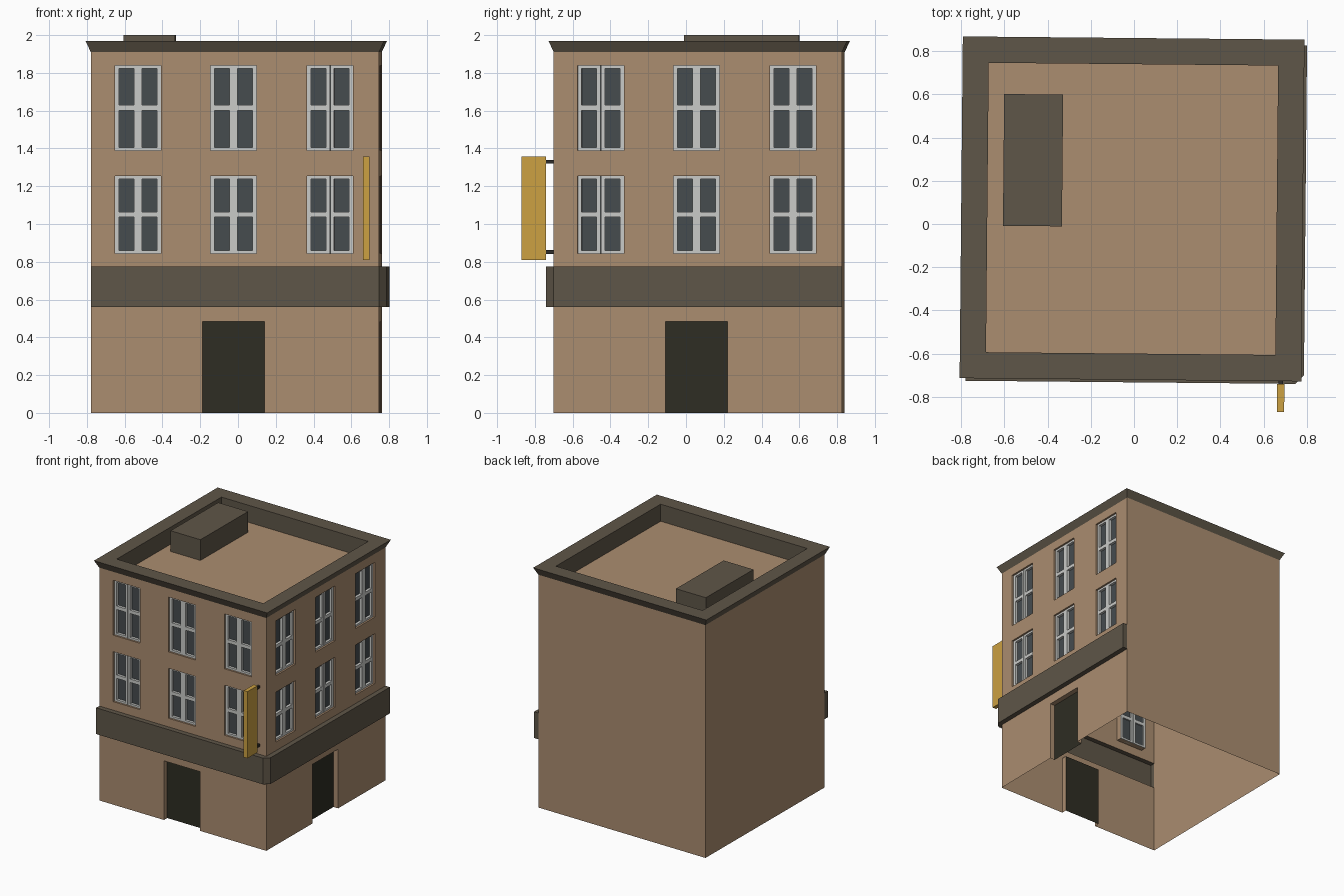
import bpy
import math
from mathutils import Matrix

if "Cube" in bpy.data.objects:
    bpy.data.objects.remove(bpy.data.objects["Cube"])

H = 0.763          # half width of the walls
BAND = 0.04        # how far the shop band sticks out
DEEP = 0.042       # depth of door and window openings
ROOF = 1.83        # roof deck height

# The whole building is turned very slightly
PLACE = Matrix.Translation((-0.009, 0.07, 0)) @ Matrix.Rotation(math.radians(-0.54), 4, 'Z')
SIDES = (("front", Matrix.Identity(4)), ("right", Matrix.Rotation(math.pi / 2, 4, 'Z')))


def material(name, rgb):
    m = bpy.data.materials.new(name)
    lin = [((c / 255 + 0.055) / 1.055) ** 2.4 for c in rgb]
    m.diffuse_color = (*lin, 1)
    m.use_nodes = True
    m.node_tree.nodes["Principled BSDF"].inputs["Base Color"].default_value = m.diffuse_color
    return m


TAN = material("tan_wall", (171, 141, 112))
BROWN = material("dark_brown_trim", (95, 86, 72))
WHITE = material("pale_grey_frame", (202, 203, 200))
GLASS = material("dark_glass", (70, 76, 79))
DOOR = material("door_black_green", (46, 45, 35))
GOLD = material("mustard_sign", (204, 161, 66))
IRON = material("black_iron", (45, 44, 42))


class Part:
    """Collects faces, then becomes one object."""

    def __init__(self):
        self.v, self.f = [], []

    def face(self, *pts):
        n = len(self.v)
        self.v += pts
        self.f.append(tuple(range(n, n + len(pts))))

    def panel(self, a, b, c, d, y):
        self.face((a, y, c), (b, y, c), (b, y, d), (a, y, d))

    def reveal(self, a, b, c, d, y, e, sill=True):
        self.face((a, y, c), (a, e, c), (a, e, d), (a, y, d))
        self.face((b, e, c), (b, y, c), (b, y, d), (b, e, d))
        self.face((a, e, d), (b, e, d), (b, y, d), (a, y, d))
        if sill:
            self.face((a, y, c), (b, y, c), (b, e, c), (a, e, c))

    def box(self, x0, x1, y0, y1, z0, z1):
        p = [(x, y, z) for z in (z0, z1) for x, y in ((x0, y0), (x1, y0), (x1, y1), (x0, y1))]
        self.face(*[p[i] for i in (3, 2, 1, 0)])
        self.face(*p[4:])
        for i in range(4):
            j = (i + 1) % 4
            self.face(p[i], p[j], p[j + 4], p[i + 4])

    def build(self, name, mat, turn=Matrix.Identity(4)):
        me = bpy.data.meshes.new(name)
        me.from_pydata(self.v, [], self.f)
        me.transform(PLACE @ turn)
        me.materials.append(mat)
        ob = bpy.data.objects.new(name, me)
        bpy.context.collection.objects.link(ob)
        return ob


def ring(h, z):
    return [(-h, -h, z), (h, -h, z), (h, h, z), (-h, h, z)]


COLS = ((-0.636, -0.391), (-0.130, 0.115), (0.381, 0.626))
ROWS = ((0.845, 1.255), (1.39, 1.84))
DOORWAY = (-0.172, 0.156, 0.0, 0.485)
openings = [(a, b, c, d) for a, b in COLS for c, d in ROWS] + [DOORWAY]
US = sorted({-H, H, *[u for o in openings for u in o[:2]]})
ZS = sorted({0.56, 0.775, 1.91, *[z for o in openings for z in o[2:]]})

for side, turn in SIDES:
    # Street wall: grid of panels, leaving out openings and the strip behind the band
    wall = Part()
    for a, b in zip(US, US[1:]):
        for c, d in zip(ZS, ZS[1:]):
            u, z = (a + b) / 2, (c + d) / 2
            hole = any(o[0] < u < o[1] and o[2] < z < o[3] for o in openings)
            if not hole and not 0.56 < z < 0.775:
                wall.panel(a, b, c, d, -H)
    for o in openings:
        wall.reveal(*o, -H, -H + DEEP, sill=o is not DOORWAY)
    wall.build(side + "_wall", TAN, turn)

    # Recessed door
    door = Part()
    door.panel(*DOORWAY, -H + DEEP)
    door.build(side + "_door", DOOR, turn)

    # Windows: two casements, each with a border and a middle rail
    frame, glass = Part(), Part()
    y0, y1 = -H + 0.015, -H + DEEP + 0.006
    for a, b, c, d in openings[:-1]:
        mid, zm = (a + b) / 2, (c + d) / 2
        for l, r in ((a, mid - 0.001), (mid + 0.001, b)):
            frame.box(l, l + 0.021, y0, y1, c, d)
            frame.box(r - 0.021, r, y0, y1, c, d)
            for p, q in ((c, c + 0.016), (zm - 0.014, zm + 0.014), (d - 0.016, d)):
                frame.box(l + 0.021, r - 0.021, y0, y1, p, q)
        glass.panel(a, b, c, d, -H + DEEP - 0.006)
    frame.build(side + "_window_frames", WHITE, turn)
    glass.build(side + "_window_glass", GLASS, turn)

# Plain back and left walls
plain = Part()
plain.face((H, H, 0), (-H, H, 0), (-H, H, 1.91), (H, H, 1.91))
plain.face((-H, H, 0), (-H, -H, 0), (-H, -H, 1.91), (-H, H, 1.91))
plain.build("plain_walls", TAN)

# Shop band round the street corner, with a cut corner and open back
band = Part()
plan = [(-H, -H), (-H, -H - BAND), (H, -H - BAND), (H + BAND, -H), (H + BAND, H), (H, H)]
for (x0, w0), (x1, w1) in zip(plan, plan[1:]):
    band.face((x0, w0, 0.56), (x1, w1, 0.56), (x1, w1, 0.775), (x0, w0, 0.775))
inner = [(-H, -H), (H, -H), (H, -H), (H, -H), (H, H)]
strips = ((plan[0], plan[1], plan[2], (H, -H)), (plan[2], plan[3], (H, -H)),
          (plan[3], plan[4], plan[5], (H, -H)))
for s in strips:
    band.face(*[(x, y, 0.775) for x, y in s])
    band.face(*[(x, y, 0.56) for x, y in reversed(s)])
band.build("shop_band", BROWN)

# Cornice and parapet: flare, flat top, inner face
cornice = Part()
rings = [ring(H, 1.91), ring(0.791, 1.97), ring(0.67, 1.97), ring(0.67, ROOF)]
for lo, hi in zip(rings, rings[1:]):
    for i in range(4):
        j = (i + 1) % 4
        cornice.face(lo[i], lo[j], hi[j], hi[i])
cornice.build("cornice", BROWN)

# Roof deck and roof hatch
deck = Part()
deck.face(*ring(0.67, ROOF))
deck.build("roof_deck", TAN)
hatch = Part()
hatch.box(-0.597, -0.324, -0.084, 0.526, ROOF, 2.0)
hatch.build("roof_hatch", BROWN)

# Hanging sign on two iron rods
sign = Part()
sign.box(0.679, 0.713, -0.934, -0.804, 0.81, 1.357)
sign.build("hanging_sign", GOLD)
rods = Part()
for z in (0.852, 1.33):
    rods.box(0.686, 0.706, -0.806, -H + 0.003, z - 0.01, z + 0.01)
rods.build("sign_rods", IRON)
